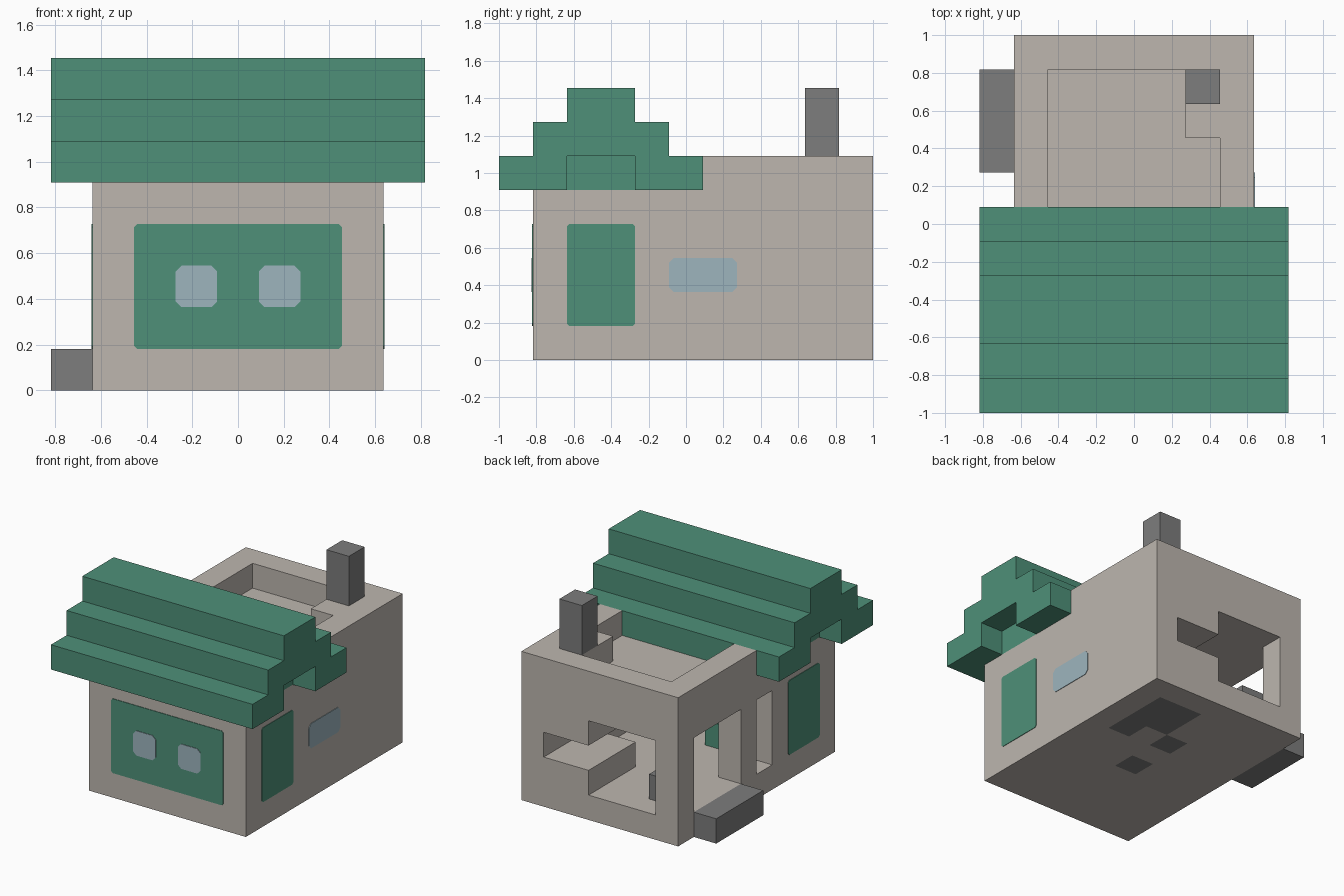
import bpy
import bmesh
from itertools import product
from mathutils import Vector

if "Cube" in bpy.data.objects:
    bpy.data.objects.remove(bpy.data.objects["Cube"])

# Everything sits on a block grid of 9 x 11 x 8 units
UNIT = 2 / 11


def spot(x, y, z):
    return Vector(((x - 4.5) * UNIT, (y - 5.5) * UNIT, z * UNIT))


def material(name, colour):
    mat = bpy.data.materials.new(name)
    mat.use_nodes = True
    mat.diffuse_color = (*colour, 1)
    mat.node_tree.nodes["Principled BSDF"].inputs["Base Color"].default_value = (*colour, 1)
    return mat


stone = material("pale stone", (0.51, 0.47, 0.43))
green = material("roof green", (0.077, 0.28, 0.19))
grey = material("dark grey", (0.205, 0.205, 0.205))
glass = material("pale blue glass", (0.337, 0.462, 0.515))


def finish(name, bm, *mats):
    mesh = bpy.data.meshes.new(name)
    bm.to_mesh(mesh)
    bm.free()
    for mat in mats:
        mesh.materials.append(mat)
    obj = bpy.data.objects.new(name, mesh)
    bpy.context.collection.objects.link(obj)
    return obj


def cells(*boxes):
    """Grid cells covered by boxes given as (x0, x1, y0, y1, z0, z1)."""
    found = set()
    for x0, x1, y0, y1, z0, z1 in boxes:
        found.update(product(range(x0, x1), range(y0, y1), range(z0, z1)))
    return found


def block_part(name, solid, mats, underside=()):
    """Skin a set of cells; undersides of the listed cells use the second material."""
    bm = bmesh.new()
    verts = {}
    for cell in sorted(solid):
        for axis, side in product(range(3), (0, 1)):
            near = list(cell)
            near[axis] += 2 * side - 1
            if tuple(near) in solid:
                continue
            ring = []
            for a, b in ((0, 0), (1, 0), (1, 1), (0, 1)):
                p = list(cell)
                p[axis] += side
                p[(axis + 1) % 3] += a
                p[(axis + 2) % 3] += b
                p = tuple(p)
                if p not in verts:
                    verts[p] = bm.verts.new(spot(*p))
                ring.append(verts[p])
            face = bm.faces.new(ring if side else ring[::-1])
            if axis == 2 and side == 0 and cell in underside:
                face.material_index = 1
    return finish(name, bm, *mats)


def plate(name, axis, level, out, u, v, mat, chamfer=0.07, thick=0.004):
    """Thin panel with clipped corners on a wall facing along axis."""
    bm = bmesh.new()
    c = chamfer
    (u0, u1), (v0, v1) = u, v
    outline = [(u0 + c, v0), (u1 - c, v0), (u1, v0 + c), (u1, v1 - c),
               (u1 - c, v1), (u0 + c, v1), (u0, v1 - c), (u0, v0 + c)]
    ring = []
    for a, b in outline:
        p = (level, a, b) if axis == 0 else (a, level, b)
        ring.append(bm.verts.new(spot(*p)))
    face = bm.faces.new(ring)
    moved = bmesh.ops.extrude_face_region(bm, geom=[face])["geom"]
    shift = Vector((0, 0, 0))
    shift[axis] = out * thick
    bmesh.ops.translate(bm, vec=shift, verts=[g for g in moved if isinstance(g, bmesh.types.BMVert)])
    bmesh.ops.recalc_face_normals(bm, faces=bm.faces)
    return finish(name, bm, mat)


# House shell: walls, floor, ceiling and the terrace parapet
house = cells((1, 8, 1, 11, 0, 5), (1, 8, 6, 11, 5, 6))
house -= cells(
    (2, 7, 2, 10, 1, 4),    # room
    (2, 7, 6, 10, 5, 6),    # sunken terrace
    (1, 2, 7, 10, 1, 4),    # doorway
    (1, 2, 5, 6, 1, 4),     # side window
    (2, 5, 10, 11, 1, 4),   # large back window
    (5, 7, 10, 11, 2, 3),   # back slot
)
# Counter, hood above it and the chimney footing
house |= cells((5, 7, 8, 10, 1, 2), (5, 7, 8, 10, 3, 4), (6, 7, 8, 10, 5, 6))
footings = cells((5, 7, 8, 10, 0, 1), (6, 7, 7, 8, 0, 1),
                 (4, 5, 7, 8, 0, 1), (4, 5, 5, 6, 0, 1))
block_part("house_shell", house, (stone, grey), footings)

# Stepped roof with a notch under each gable
roof = cells((0, 9, 0, 6, 5, 6), (0, 9, 1, 5, 6, 7), (0, 9, 2, 4, 7, 8))
roof -= cells((0, 1, 2, 4, 5, 6), (8, 9, 2, 4, 5, 6))
block_part("stepped_roof", roof, (green,))

# Chimney, door step and furniture
block_part("chimney", cells((6, 7, 9, 10, 6, 8)), (grey,))
block_part("door_step", cells((0, 1, 7, 10, 0, 1)), (grey,))
block_part("stool", cells((2, 3, 9, 10, 1, 2)), (grey,))
block_part("bed", cells((2, 4, 2, 5, 1, 2)), (green,))

# Painted wall panels and glass
plate("front_panel", 1, 1, -1, (2, 7), (1, 4), green)
plate("front_window_right", 1, 1, -1, (3, 4), (2, 3), glass, 0.14, 0.008)
plate("front_window_left", 1, 1, -1, (5, 6), (2, 3), glass, 0.14, 0.008)
plate("left_panel", 0, 8, 1, (2, 4), (1, 4), green)
plate("right_panel", 0, 1, -1, (2, 4), (1, 4), green)
plate("left_window", 0, 8, 1, (5, 7), (2, 3), glass, 0.14)
